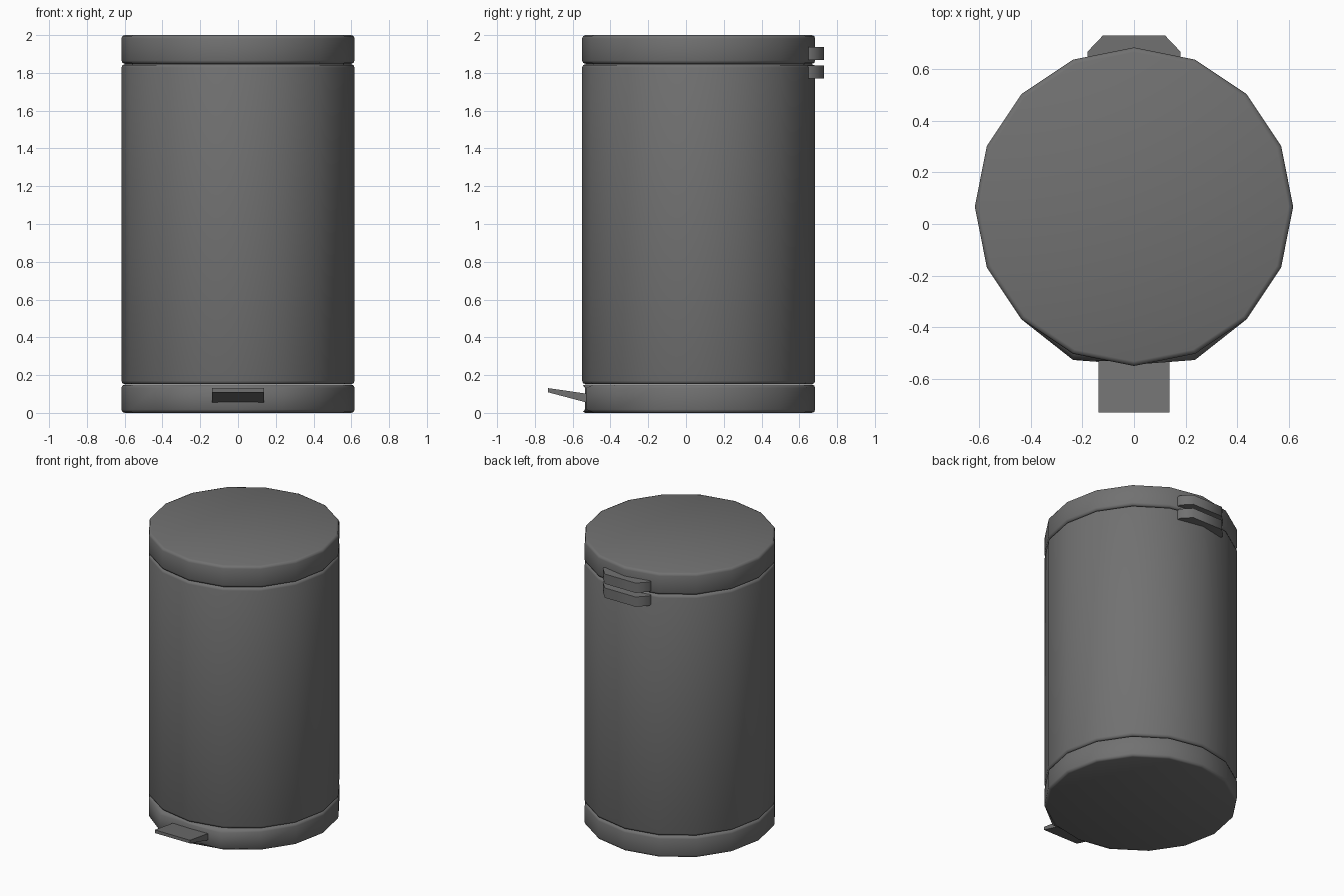
import bpy, bmesh, math

if "Cube" in bpy.data.objects:
    bpy.data.objects.remove(bpy.data.objects["Cube"])

SIDES, RADIUS, CY = 16, 0.617, 0.067

grey = bpy.data.materials.new("dark grey")
grey.diffuse_color = (0.165, 0.165, 0.165, 1)
grey.use_nodes = True
grey.node_tree.nodes["Principled BSDF"].inputs["Base Color"].default_value = grey.diffuse_color


def finish(name, bm, angle=180):
    bmesh.ops.recalc_face_normals(bm, faces=bm.faces)
    me = bpy.data.meshes.new(name)
    bm.to_mesh(me)
    bm.free()
    ob = bpy.data.objects.new(name, me)
    bpy.context.collection.objects.link(ob)
    me.materials.append(grey)
    bpy.ops.object.select_all(action='DESELECT')
    ob.select_set(True)
    bpy.context.view_layer.objects.active = ob
    bpy.ops.object.shade_smooth_by_angle(angle=math.radians(angle))
    return ob


def drum(name, z0, z1, flat_front=False):
    """16-sided drum with softened rims, closed at both ends."""
    profile = [(0.018, z0), (0.005, z0 + 0.005), (0, z0 + 0.018),
               (0, z1 - 0.018), (0.005, z1 - 0.005), (0.018, z1)]
    bm = bmesh.new()
    rings = []
    for inset, z in profile:
        r = RADIUS - inset
        rings.append([bm.verts.new((r * math.cos(a), CY + r * math.sin(a), z))
                      for a in (i * math.tau / SIDES for i in range(SIDES))])
    for lo, hi in zip(rings, rings[1:]):
        for i in range(SIDES):
            j = (i + 1) % SIDES
            bm.faces.new((lo[i], lo[j], hi[j], hi[i]))
    bm.faces.new(rings[0][::-1])
    bm.faces.new(rings[-1])
    if flat_front:  # flattened panel behind the pedal
        for ring in rings[2:4]:
            for v in ring:
                if abs(v.co.x) < 0.25 and v.co.y < 0:
                    v.co.y = -0.535 if abs(v.co.x) < 0.01 else -0.527
    return finish(name, bm)


def prism(name, outline, offset, angle):
    """Extrude a closed outline of 3D points along an offset."""
    bm = bmesh.new()
    face = bm.faces.new([bm.verts.new(p) for p in outline])
    new = bmesh.ops.extrude_face_region(bm, geom=[face])["geom"]
    bmesh.ops.translate(bm, vec=offset,
                        verts=[g for g in new if isinstance(g, bmesh.types.BMVert)])
    return finish(name, bm, angle)


# Bin shell: base ring, body and lid
drum("base", 0.0, 0.15, flat_front=True)
drum("body", 0.152, 1.846)
drum("lid", 1.848, 2.0)

# Foot pedal, tapering towards the front
prism("pedal", [(-0.137, -0.50, 0.048), (-0.137, -0.50, 0.098),
                (-0.137, -0.73, 0.131), (-0.137, -0.73, 0.109)],
      (0.274, 0, 0), 30)

# Two hinge blocks at the back
for name, z in (("lower_hinge", 1.77), ("upper_hinge", 1.868)):
    half = [(0.18, 0.645), (0.18, 0.668), (0.12, 0.731)]
    plan = half + [(-x, y) for x, y in reversed(half)]
    prism(name, [(x, y, z) for x, y in plan], (0, 0, 0.069), 60)
